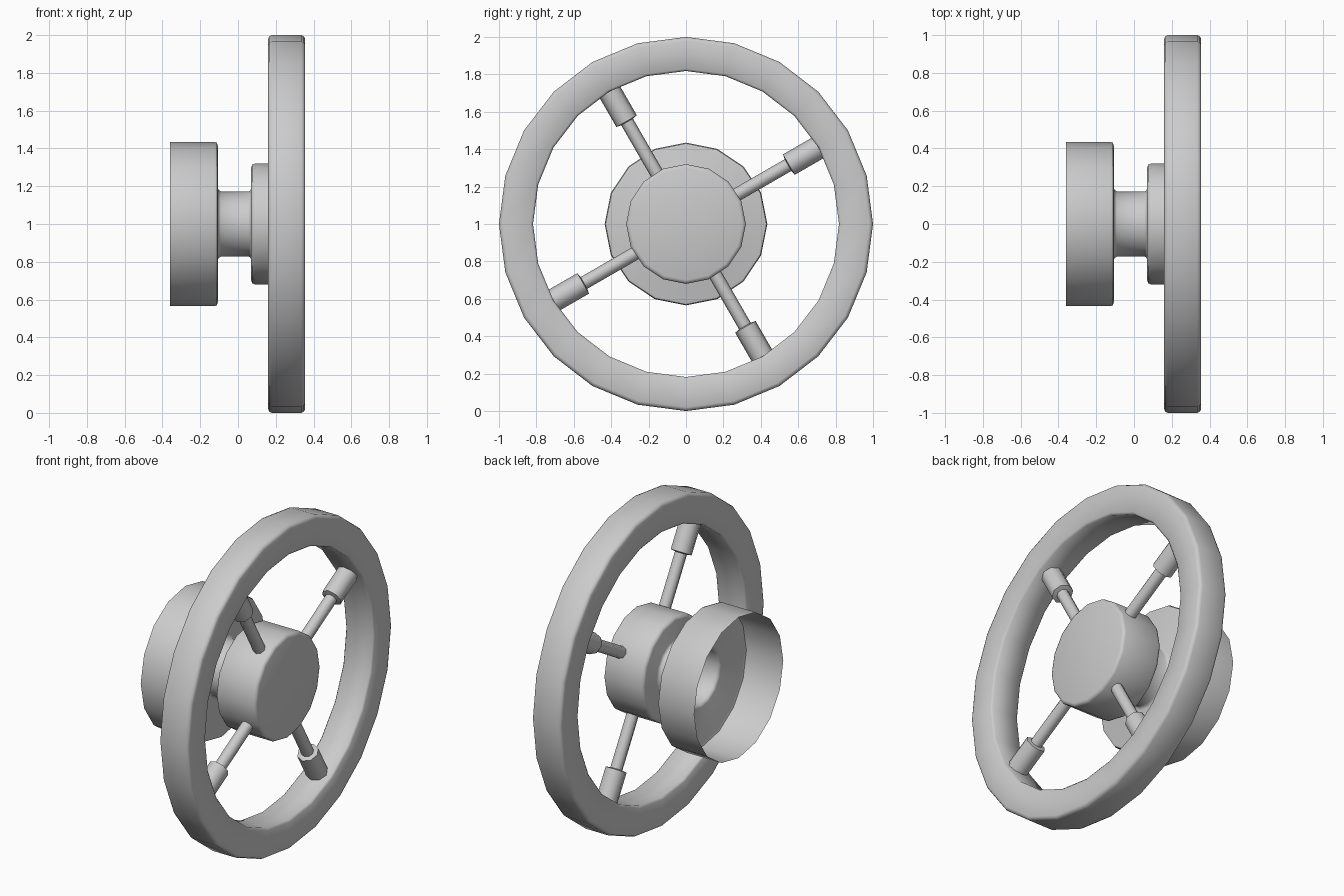
import bpy, bmesh, math
from mathutils import Matrix

if "Cube" in bpy.data.objects:
    bpy.data.objects.remove(bpy.data.objects["Cube"])


def lathe(name, profile, sides, matrix, closed=False):
    """Spin (along, radius) points around local X; radius 0 makes a pole."""
    bm = bmesh.new()
    rings = []
    for a, r in profile:
        if r == 0:
            rings.append([bm.verts.new((a, 0, 0))] * sides)
        else:
            rings.append([bm.verts.new((a, r * math.sin(t), r * math.cos(t)))
                          for t in (2 * math.pi * i / sides for i in range(sides))])
    pairs = list(zip(rings, rings[1:]))
    if closed:
        pairs.append((rings[-1], rings[0]))
    for p, q in pairs:
        for i in range(sides):
            j = (i + 1) % sides
            bm.faces.new(list(dict.fromkeys((p[i], p[j], q[j], q[i]))))
    bmesh.ops.recalc_face_normals(bm, faces=bm.faces)
    mesh = bpy.data.meshes.new(name)
    bm.to_mesh(mesh)
    bm.free()
    obj = bpy.data.objects.new(name, mesh)
    bpy.context.collection.objects.link(obj)
    obj.matrix_world = matrix
    bpy.ops.object.select_all(action='DESELECT')
    obj.select_set(True)
    bpy.context.view_layer.objects.active = obj
    bpy.ops.object.shade_smooth_by_angle(angle=math.radians(50))
    return obj


centre = Matrix.Translation((0, 0, 1))

# Outer wheel rim with chamfered edges
lathe("rim", [(0.16, 0.83), (0.16, 0.98), (0.165, 0.993), (0.18, 1.0),
              (0.335, 1.0), (0.35, 0.993), (0.355, 0.98), (0.355, 0.83),
              (0.345, 0.818), (0.17, 0.818)], 24, centre, closed=True)

# Hub, neck and open-backed cup as one thin turned shell
lathe("hub_and_cup", [(-0.36, 0.435), (-0.125, 0.435), (-0.112, 0.43), (-0.107, 0.415),
                      (-0.107, 0.19), (-0.102, 0.18), (-0.09, 0.172),
                      (0.055, 0.172), (0.065, 0.177), (0.07, 0.187),
                      (0.07, 0.30), (0.075, 0.314), (0.09, 0.32),
                      (0.325, 0.32), (0.337, 0.314), (0.342, 0.30), (0.342, 0)],
      16, centre)

# Four spokes, each with a thicker collar at the rim
spoke_profile = [(0.28, 0), (0.28, 0.036), (0.63, 0.036), (0.635, 0.063),
                 (0.84, 0.063), (0.84, 0)]
for k in range(4):
    angle = math.radians(30 + 90 * k)
    # local X -> radial direction in the YZ plane
    turn = Matrix.Rotation(angle, 4, 'X') @ Matrix.Rotation(math.pi / 2, 4, 'Z')
    lathe("spoke_%d" % (k + 1), spoke_profile, 8,
          Matrix.Translation((0.255, 0, 1)) @ turn)
